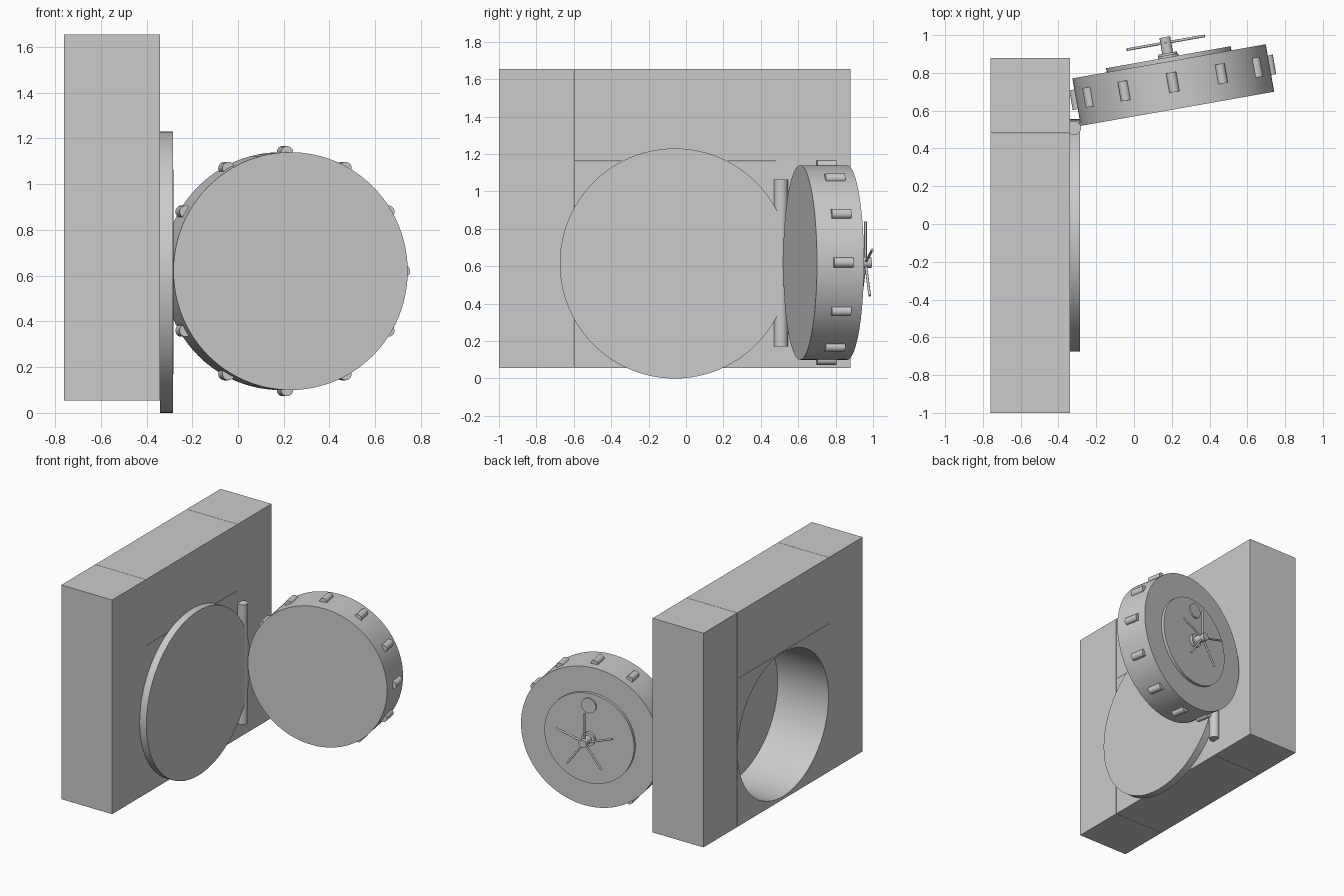
import bpy, math
from mathutils import Matrix, Vector

if "Cube" in bpy.data.objects:
    bpy.data.objects.remove(bpy.data.objects["Cube"])


def box(name, lo, hi):
    mid = [(a + b) / 2 for a, b in zip(lo, hi)]
    bpy.ops.mesh.primitive_cube_add(size=1, location=mid)
    o = bpy.context.object
    o.name = name
    o.scale = [b - a for a, b in zip(lo, hi)]
    bpy.ops.object.transform_apply(location=False, rotation=False, scale=True)
    return o


def rod(name, a, b, r, sides=24):
    """Cylinder running from point a to point b."""
    a, b = Vector(a), Vector(b)
    bpy.ops.mesh.primitive_cylinder_add(vertices=sides, radius=r, depth=(b - a).length)
    o = bpy.context.object
    o.name = name
    o.matrix_world = Matrix.Translation((a + b) / 2) @ (b - a).to_track_quat('Z', 'Y').to_matrix().to_4x4()
    bpy.ops.object.shade_smooth_by_angle(angle=math.radians(35))
    return o


# Wall blocks
X0, X1, Z0, Z1 = -0.76, -0.34, 0.055, 1.655
Y_MID, Z_MID = -0.06, 0.615
box("wall_left", (X0, -1.0, Z0), (X1, -0.602, Z1))
box("wall_right", (X0, 0.482, Z0), (X1, 0.88, Z1))
box("wall_top", (X0, -0.6, 1.162), (X1, 0.48, Z1))
surround = box("wall_surround", (X0, -0.6, Z0), (X1, 0.48, 1.16))

# Round opening through the surround
cutter = rod("opening_cutter", (X0 - 0.2, Y_MID, Z_MID), (X1 + 0.2, Y_MID, Z_MID), 0.537, 96)
cutter.hide_render = True
cutter.hide_viewport = False
cutter.display_type = 'WIRE'
mod = surround.modifiers.new("opening", 'BOOLEAN')
mod.object = cutter
mod.operation = 'DIFFERENCE'
mod.solver = 'EXACT'
bpy.context.view_layer.objects.active = surround
bpy.ops.object.modifier_apply(modifier=mod.name)
bpy.data.objects.remove(cutter)
surround.select_set(True)
bpy.context.view_layer.objects.active = surround
bpy.ops.object.shade_smooth_by_angle(angle=math.radians(35))

# Disc covering the front of the opening
rod("opening_flange", (X1, Y_MID, Z_MID), (-0.285, Y_MID, Z_MID), 0.615, 96)

# Hinge post
rod("hinge_post", (-0.318, 0.508, 0.17), (-0.318, 0.508, 1.065), 0.037)

# Door, swung open; local frame: u across, z up, d outward along its axis
SWING = math.radians(10)
U = Vector((math.cos(SWING), math.sin(SWING), 0))
N = Vector((-math.sin(SWING), math.cos(SWING), 0))
FACE = Vector((0.23, 0.61, 0.62))


def at(u, z, d):
    return FACE + U * u + N * d + Vector((0, 0, z))


T = 0.255
rod("door_slab", at(0, 0, 0), at(0, 0, T), 0.52, 96)
rod("door_back_plate", at(0, 0, T - 0.01), at(0, 0, T + 0.022), 0.335, 64)
rod("door_dial", at(0, 0.247, T), at(0, 0.247, T + 0.034), 0.055, 32)

# Locking pins round the rim
for i in range(12):
    a = math.radians(30 * i)
    u, z = 0.52 * math.cos(a), 0.52 * math.sin(a)
    rod(f"locking_pin_{i + 1}", at(u, z, 0.09), at(u, z, 0.195), 0.027, 20)

# Handwheel hub and spokes
rod("wheel_base", at(0, 0, T), at(0, 0, T + 0.045), 0.05, 32)
rod("wheel_hub", at(0, 0, T), at(0, 0, T + 0.13), 0.029)
for i in range(5):
    a = math.radians(90 + 72 * i)
    d = T + 0.1
    rod(f"wheel_spoke_{i + 1}", at(0, 0, d), at(0.22 * math.cos(a), 0.22 * math.sin(a), d), 0.007, 12)
